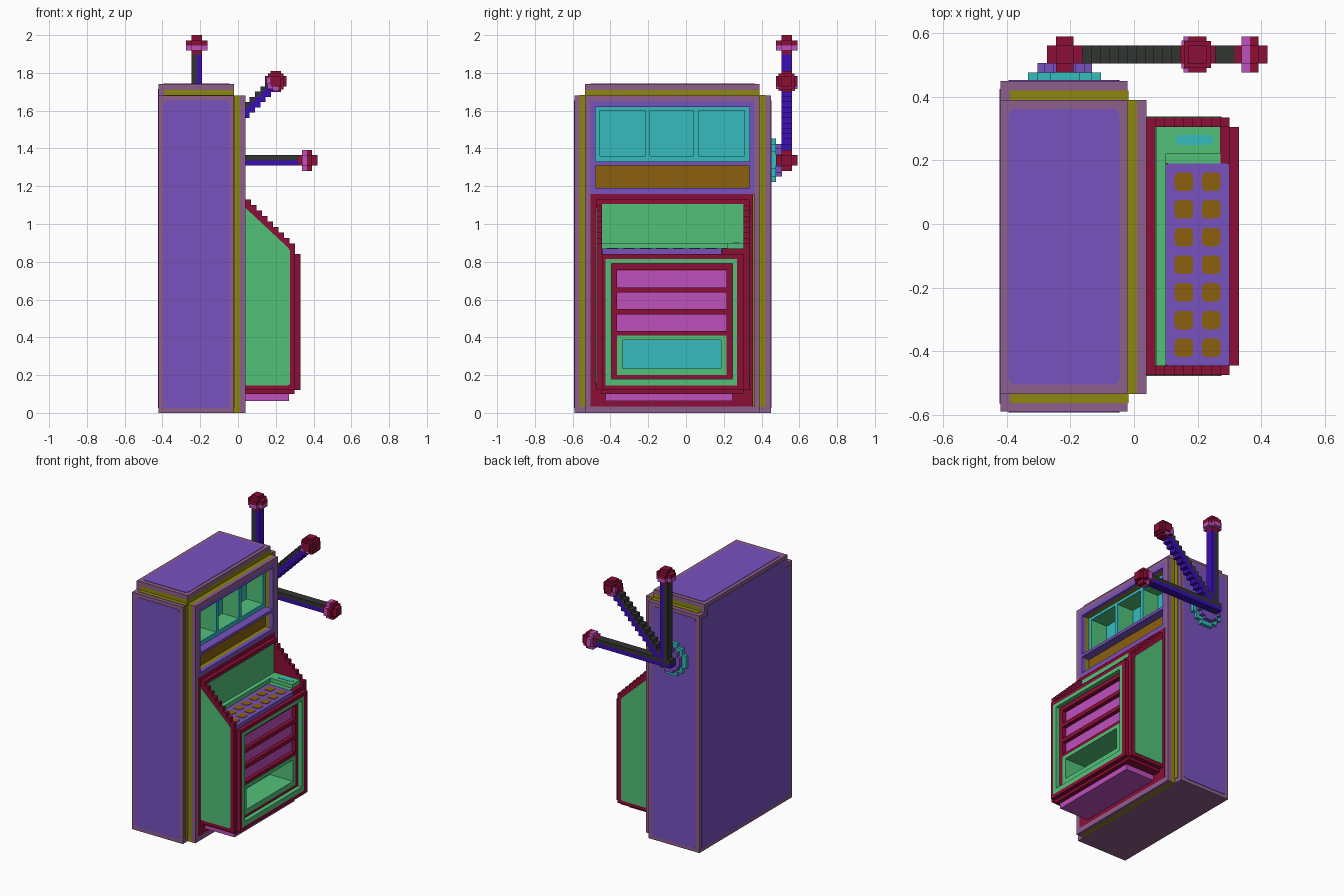
import bpy
import bmesh
from mathutils import Matrix, Vector
from math import radians

old = bpy.data.objects.get("Cube")
if old:
    bpy.data.objects.remove(old, do_unlink=True)


def material(name, rgb):
    lin = [((c / 255 + 0.055) / 1.055) ** 2.4 for c in rgb] + [1]
    m = bpy.data.materials.new(name)
    m.use_nodes = True
    m.diffuse_color = lin
    m.node_tree.nodes["Principled BSDF"].inputs["Base Color"].default_value = lin
    return m


PURPLE = material("purple", (120, 82, 192))
MAUVE = material("mauve", (141, 94, 140))
OLIVE = material("olive", (140, 135, 14))
CRIMSON = material("crimson", (140, 14, 54))
GREEN = material("green", (82, 193, 121))
CYAN = material("cyan", (54, 187, 190))
BROWN = material("brown", (139, 96, 14))
PINK = material("pink", (190, 80, 190))
BLUE = material("blue", (58, 14, 178))
CHARCOAL = material("charcoal", (50, 53, 50))


def finish(name, bm, mat, matrix=None):
    bmesh.ops.recalc_face_normals(bm, faces=bm.faces)
    me = bpy.data.meshes.new(name)
    bm.to_mesh(me)
    bm.free()
    me.materials.append(mat)
    ob = bpy.data.objects.new(name, me)
    bpy.context.collection.objects.link(ob)
    if matrix:
        ob.matrix_world = matrix
    return ob


def blocks(name, mat, boxes, matrix=None, rounding=0, axis=0):
    """One object from (x0, x1, y0, y1, z0, z1) boxes; corners along axis can be rounded."""
    bm = bmesh.new()
    for x0, x1, y0, y1, z0, z1 in boxes:
        size = Matrix.Diagonal((x1 - x0, y1 - y0, z1 - z0, 1))
        at = Matrix.Translation(((x0 + x1) / 2, (y0 + y1) / 2, (z0 + z1) / 2))
        bmesh.ops.create_cube(bm, size=1, matrix=at @ size)
    if rounding:
        edges = [e for e in bm.edges
                 if abs((e.verts[0].co - e.verts[1].co).normalized()[axis]) > 0.9]
        bmesh.ops.bevel(bm, geom=edges, offset=rounding, segments=2, profile=0.5, affect='EDGES')
    return finish(name, bm, mat, matrix)


def ring(x0, x1, outer, inner):
    """Four boxes around a rectangular opening facing x; rectangles are (y0, y1, z0, z1)."""
    a, b, c, d = outer
    e, f, g, h = inner
    return [(x0, x1, a, e, c, d), (x0, x1, f, b, c, d),
            (x0, x1, e, f, c, g), (x0, x1, e, f, h, d)]


def prism(name, mat, profile, y0, y1):
    """Extrude an (x, z) outline along y."""
    bm = bmesh.new()
    face = bm.faces.new([bm.verts.new((x, y0, z)) for x, z in profile])
    new = bmesh.ops.extrude_face_region(bm, geom=[face])["geom"]
    bmesh.ops.translate(bm, vec=(0, y1 - y0, 0),
                        verts=[v for v in new if isinstance(v, bmesh.types.BMVert)])
    return finish(name, bm, mat)


T = 0.003  # thickness of painted plates

# Cabinet, open at the display
opening = (-0.48, 0.335, 1.19, 1.62)
cab = (-0.59, 0.45, 0, 1.68)
blocks("cabinet", MAUVE, [(-0.42, -0.16) + cab] + ring(-0.16, -0.02, cab, opening))
blocks("cabinet_top_rim", MAUVE, [(-0.42, -0.02, -0.535, 0.39, 1.71, 1.74),
                                  (-0.42, -0.39, -0.535, 0.39, 1.68, 1.71)])
blocks("cabinet_top_band", OLIVE, [(-0.39, -0.02, -0.535, 0.39, 1.68, 1.71)])
for y in (-0.563, 0.39):
    blocks("edge_trim", OLIVE, [(-0.39, -0.02, y, y + 0.03, 1.68 - T, 1.68 + T),
                                (-0.02 - T, -0.02 + T, y, y + 0.03, 0.03, 1.68)])
for y in (-0.59, 0.45):
    blocks("side_panel", PURPLE, [(-0.395, -0.045, y - T, y + T, 0.025, 1.655)],
           rounding=0.02, axis=1)
blocks("top_panel", PURPLE, [(-0.395, -0.045, -0.505, 0.362, 1.74 - T, 1.74 + T)],
       rounding=0.02, axis=2)
blocks("back_panel", PURPLE, [(-0.42 - T, -0.42 + T, -0.565, 0.425, 0.025, 1.655),
                              (-0.42 - T, -0.42 + T, -0.51, 0.365, 1.655, 1.715)])

# Front board with olive shadow gap
board = (-0.535, 0.39, 0, 1.68)
blocks("front_board_gap", OLIVE, ring(-0.02, 0.01, board, opening))
blocks("front_board_rim", MAUVE, ring(0.01, 0.04, board, (-0.505, 0.36, 0.035, 1.65)))
blocks("display_surround", PURPLE,
       ring(0.01, 0.04, (-0.505, 0.36, 1.16, 1.65), opening)
       + [(-0.02, 0.04, -0.48, 0.335, 1.31, 1.33)])
blocks("lower_board", CRIMSON, [(0.01, 0.04, -0.505, 0.355, 0.035, 1.16)])
blocks("sign_panel", BROWN, [(-0.15, -0.02, -0.48, 0.335, 1.19, 1.31)])

# Three display windows
cells = [(-0.48, -0.455, -0.215, -0.202), (-0.202, -0.19, 0.04, 0.053), (0.053, 0.065, 0.31, 0.335)]
for y0, y1, y2, y3 in cells:
    outer, inner = (y0, y3, 1.33, 1.62), (y1, y2, 1.36, 1.60)
    blocks("window_walls", GREEN, ring(-0.15, -0.03, outer, inner))
    blocks("window_frame", CYAN, ring(-0.03, -0.02, outer, inner))
blocks("window_back", CYAN, [(-0.158, -0.15, -0.48, 0.335, 1.33, 1.62)])

# Console cheeks with stepped slope
step = 0.029
slope = []
for i in range(9):
    slope += [(0.04 + i * step, 1.13 - i * step), (0.04 + (i + 1) * step, 1.13 - i * step)]
outline = [(0.04, 0.12)] + slope + [(0.301, 0.12)]
inlay = [(0.04, 0.145), (0.04, 1.085), (0.265, 0.875), (0.275, 0.86), (0.275, 0.155), (0.265, 0.145)]
for y0, y1, skin in ((-0.475, -0.445, -0.475), (0.305, 0.335, 0.335)):
    prism("console_cheek", CRIMSON, outline, y0, y1)
    prism("cheek_panel", GREEN, inlay, skin - T, skin + T)

# Console body with tray opening
tray, hollow = (-0.365, 0.215, 0.2, 0.41), (-0.335, 0.185, 0.235, 0.385)
door = (-0.395, 0.245, 0.18, 0.79)
band = (-0.425, 0.27, 0.145, 0.815)
blocks("console_body", CRIMSON, ring(0.04, 0.27, (-0.445, 0.305, 0.12, 0.84), tray))
blocks("console_back", CRIMSON, [(0.04, 0.067, -0.445, 0.305, 0.84, 1.13)])
blocks("console_back_panel", GREEN, [(0.064, 0.07, -0.445, 0.305, 0.87, 1.105)])
blocks("console_front_rim", CRIMSON, ring(0.27, 0.33, (-0.445, 0.305, 0.12, 0.84), band))
blocks("console_front_band", GREEN, ring(0.27, 0.33, band, door))
blocks("door_frame", CRIMSON, ring(0.27, 0.30, door, (-0.365, 0.215, 0.2, 0.76))
       + [(0.27, 0.30, -0.365, 0.215, z, z + 0.028) for z in (0.405, 0.522, 0.637)])
blocks("door_slats", PINK, [(0.265, 0.27 + T, -0.365, 0.215, z, z + 0.09)
                            for z in (0.432, 0.55, 0.665)])
blocks("tray_walls", GREEN, ring(0.12, 0.302, tray, hollow))
blocks("tray_back", CYAN, [(0.112, 0.12) + hollow])
blocks("console_foot", CRIMSON, [(0.04, 0.30, -0.45, 0.305, 0.1, 0.12)])
blocks("console_base", PINK, [(0.04, 0.27, -0.425, 0.245, 0.062, 0.1)])

# Control shelf, ledge, coin slot and buttons
blocks("control_shelf", PURPLE, [(0.10, 0.301, -0.445, 0.19, 0.84, 0.87)], rounding=0.006, axis=2)
blocks("control_ledge", GREEN, [(0.067, 0.10, -0.445, 0.305, 0.84, 0.90),
                                (0.10, 0.272, 0.22, 0.305, 0.84, 0.90),
                                (0.10, 0.272, 0.19, 0.22, 0.84, 0.872)])
blocks("ledge_edge", CRIMSON, [(0.272, 0.301, 0.19, 0.305, 0.84, 0.87)])
blocks("coin_slot", CYAN, [(0.13, 0.25, 0.248, 0.28, 0.898, 0.90 + T)], rounding=0.014, axis=2)
for x in (0.157, 0.243):
    for i in range(7):
        y = 0.133 - i * 0.087
        blocks("button", BROWN, [(x - 0.029, x + 0.029, y - 0.029, y + 0.029, 0.868, 0.87 + T)],
               rounding=0.012, axis=2)

# Lever mount
px, py, pz = -0.218, 0.533, 1.337
for name, mat, r, y0, y1 in (("mount_plate", CYAN, 0.115, 0.45, 0.477),
                             ("mount_boss", PURPLE, 0.086, 0.477, 0.507)):
    blocks(name, mat, [(px - a, px + a, y0, y1, pz - b, pz + b)
                       for a, b in ((r, r * 0.4), (r * 0.75, r * 0.75), (r * 0.4, r))])

# Straight levers: one upright, one swung forward
n, w = 0.028, 0.056
for name, angle, x in (("upright", 0, px), ("forward", 90, px - 0.025)):
    place = Matrix.Translation((x, py, pz)) @ Matrix.Rotation(radians(angle), 4, 'Y')
    blocks(name + "_lever_dark", CHARCOAL, [(-n, 0, -n, n, -n, 0.56)], place)
    blocks(name + "_lever_blue", BLUE, [(0, n, -n, n, -n, 0.56)], place)
    blocks(name + "_knob", CRIMSON, [(-n, n, -n, n, 0.553, 0.663), (-w, w, -n, n, 0.608, 0.635),
                                     (-n, n, -w, w, 0.608, 0.635)], place)
    blocks(name + "_knob_collar", PINK, [(-w, w, -n, n, 0.581, 0.608),
                                         (-n, n, -w, w, 0.581, 0.608)], place)

# Diagonal lever climbing in steps
s = 0.028
pivot = Matrix.Translation((px, py, pz))


def stair(dx, dz):
    return [((i + dx) * s, (i + dx + 1) * s, -n, n, (i + dz) * s, (i + dz + 1) * s)
            for i in range(15)]


blocks("diagonal_lever_dark", CHARCOAL, stair(-1, 0), pivot)
blocks("diagonal_lever_blue", BLUE, stair(0, 0) + stair(0, -1), pivot)
tip = Matrix.Translation((px + 0.418, py, pz + 0.418))
k = 0.042
blocks("diagonal_knob", CRIMSON, [(-w, w, -n, n, -n, n), (-n, n, -w, w, -n, n),
                                  (-n, n, -n, n, -w, w), (-k, k, -k, k, -k, k)], tip)
blocks("diagonal_knob_collar", PINK, [(-0.045, -0.015, -w, w, -0.04, -0.012),
                                      (-0.05, -0.02, -0.044, 0.044, -0.012, 0.02),
                                      (-0.015, 0.015, -0.044, 0.044, -0.05, -0.02)], tip)
